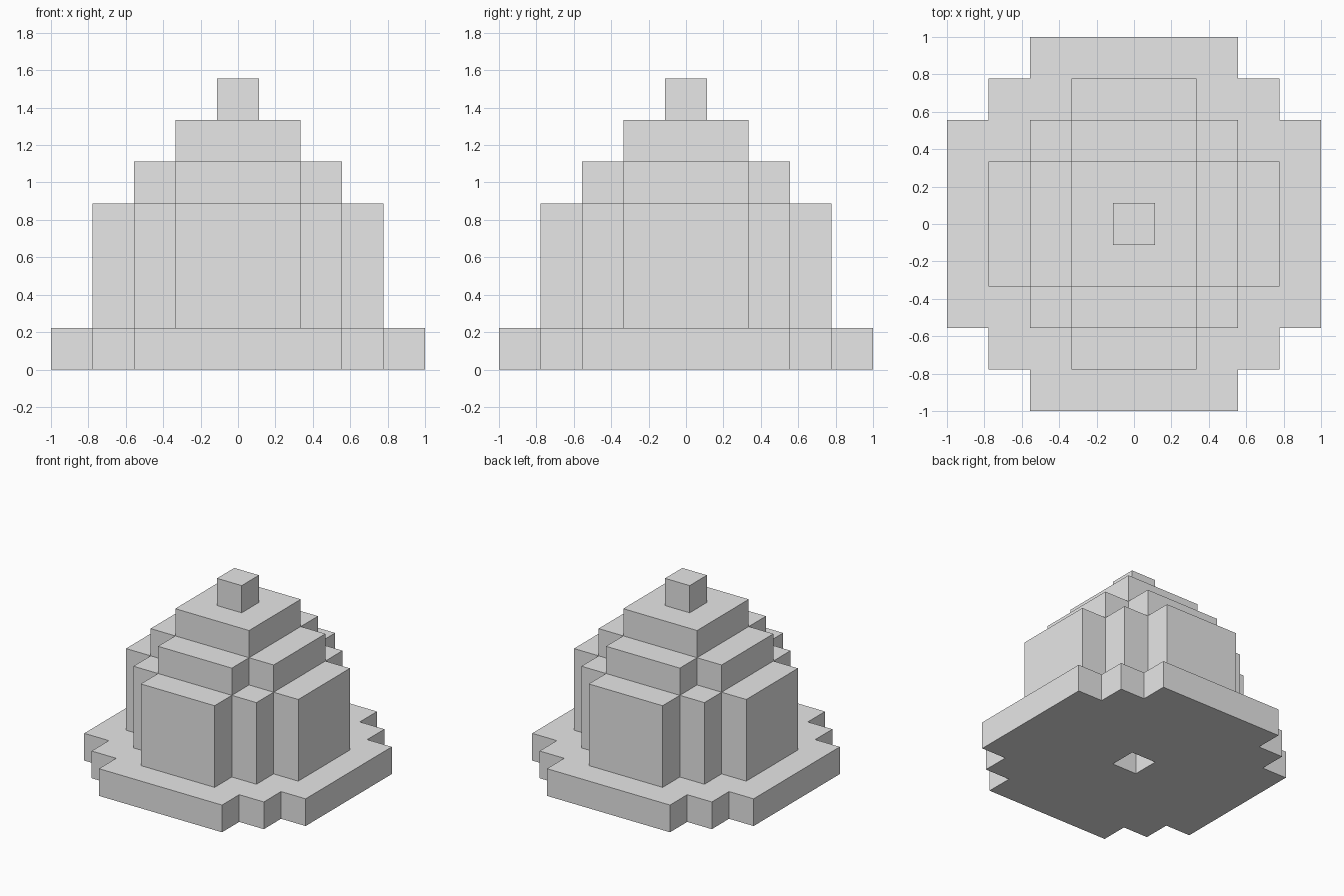
import bpy
import bmesh

cube = bpy.data.objects.get("Cube")
if cube:
    bpy.data.objects.remove(cube, do_unlink=True)

U = 2 / 9  # side of one block

stone = bpy.data.materials.new("light_grey")
stone.diffuse_color = (0.8, 0.8, 0.8, 1)
stone.use_nodes = True
stone.node_tree.nodes["Principled BSDF"].inputs["Base Color"].default_value = (0.8, 0.8, 0.8, 1)


def outline(steps):
    """Stepped outline: one quarter of outer corners, turned four times."""
    quarter = []
    for i, (x, y) in enumerate(steps):
        if i:
            quarter.append((x, steps[i - 1][1]))  # inner corner of the step
        quarter.append((x, y))
    points = []
    for _ in range(4):
        points += quarter
        quarter = [(-y, x) for x, y in quarter]
    return points


def tier(name, steps, bottom, top, hole=None):
    """Extrude a stepped outline, with an optional square hole, between two levels."""
    bm = bmesh.new()
    edges = []
    for loop in [outline(steps)] + ([outline(hole)] if hole else []):
        verts = [bm.verts.new((x * U, y * U, bottom * U)) for x, y in loop]
        edges += [bm.edges.new((v, verts[i - 1])) for i, v in enumerate(verts)]
    if hole:
        bmesh.ops.triangle_fill(bm, edges=edges, use_beauty=True, normal=(0, 0, 1))
    else:
        bm.faces.new(verts)
    grown = bmesh.ops.extrude_face_region(bm, geom=bm.faces[:], use_keep_orig=True)
    moved = [g for g in grown["geom"] if isinstance(g, bmesh.types.BMVert)]
    bmesh.ops.translate(bm, verts=moved, vec=(0, 0, (top - bottom) * U))
    bmesh.ops.recalc_face_normals(bm, faces=bm.faces[:])
    mesh = bpy.data.meshes.new(name)
    bm.to_mesh(mesh)
    bm.free()
    mesh.materials.append(stone)
    obj = bpy.data.objects.new(name, mesh)
    bpy.context.collection.objects.link(obj)
    return obj


# Wide stepped foot with a one-block opening underneath
tier("base", [(4.5, 2.5), (3.5, 3.5), (2.5, 4.5)], 0, 1, hole=[(0.5, 0.5)])
# Tall body with notched corners
tier("body", [(3.5, 1.5), (2.5, 2.5), (1.5, 3.5)], 1, 4)
# Cross-shaped shoulder
tier("shoulder", [(2.5, 1.5), (1.5, 2.5)], 4, 5)
# Square crown and the single block on top
tier("crown", [(1.5, 1.5)], 5, 6)
tier("finial", [(0.5, 0.5)], 6, 7)
